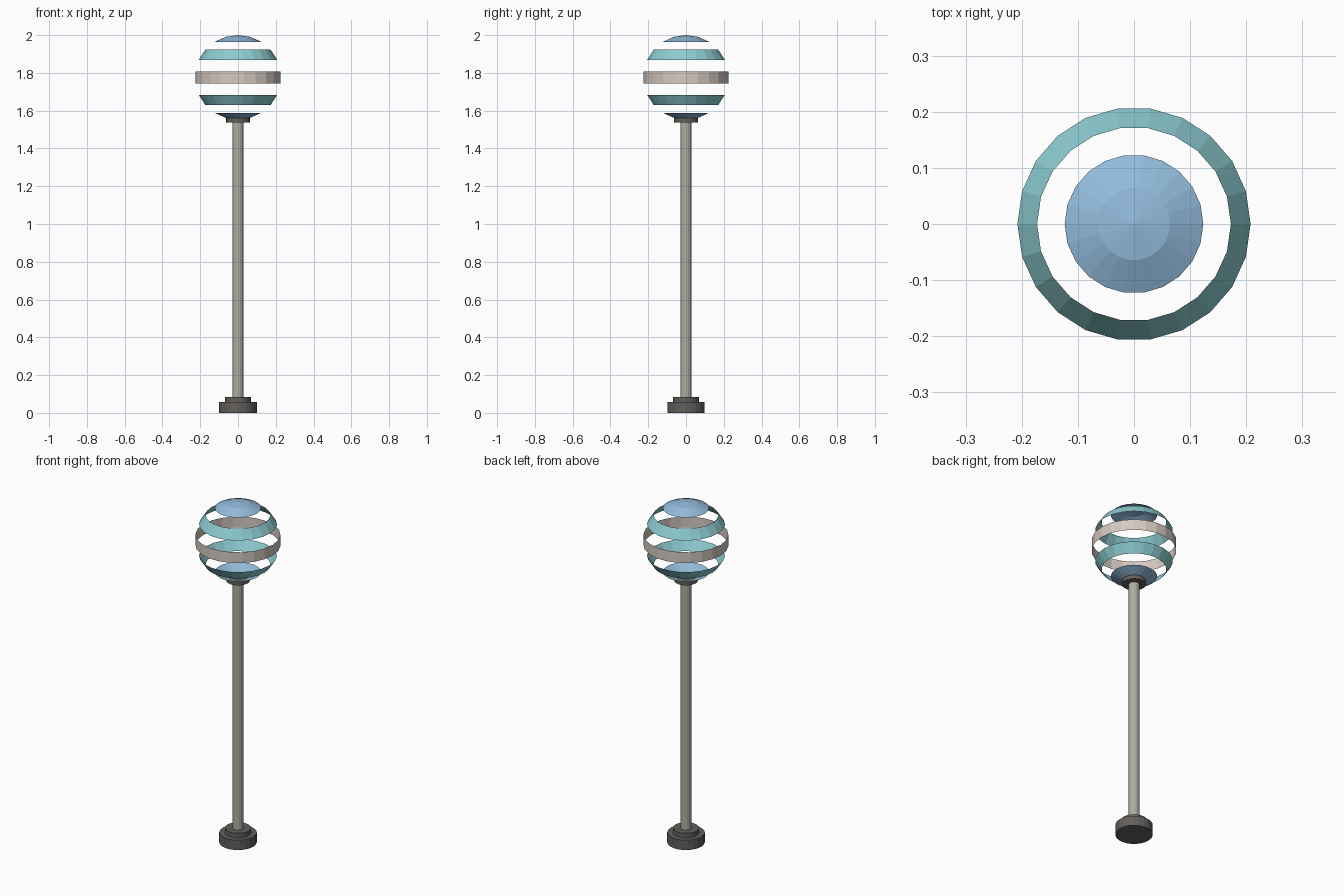
import bpy, bmesh, math

if "Cube" in bpy.data.objects:
    bpy.data.objects.remove(bpy.data.objects["Cube"])

SEG = 22            # sides of the globe
R, RZ, CZ = 0.2285, 0.2235, 1.7765


def mat(name, rgb):
    m = bpy.data.materials.new(name)
    lin = [(c / 255 / 12.92) if c < 11 else ((c / 255 + 0.055) / 1.055) ** 2.4 for c in rgb]
    m.diffuse_color = (*lin, 1)
    m.use_nodes = True
    m.node_tree.nodes["Principled BSDF"].inputs["Base Color"].default_value = m.diffuse_color
    return m


blue = mat("sky_blue", (146, 187, 220))
teal = mat("pale_teal", (140, 203, 208))
cream = mat("warm_grey", (214, 202, 194))
steel = mat("pole_grey", (174, 174, 162))
dark = mat("dark_grey", (98, 95, 92))


def lathe(name, profile, material, n):
    """Revolve (radius, z) points around z; radius 0 closes to a point."""
    bm = bmesh.new()
    rings = []
    for r, z in profile:
        if r == 0:
            rings.append([bm.verts.new((0, 0, z))] * n)
        else:
            rings.append([bm.verts.new((r * math.cos(2 * math.pi * i / n),
                                        r * math.sin(2 * math.pi * i / n), z))
                          for i in range(n)])
    for a, b in zip(rings, rings[1:]):
        for i in range(n):
            j = (i + 1) % n
            bm.faces.new(list(dict.fromkeys((a[i], a[j], b[j], b[i]))))
    bm.normal_update()
    me = bpy.data.meshes.new(name)
    bm.to_mesh(me)
    bm.free()
    me.materials.append(material)
    ob = bpy.data.objects.new(name, me)
    bpy.context.collection.objects.link(ob)
    return ob


def sphere_point(k):
    """Point on the globe outline at ring k (0 = bottom, 11 = top)."""
    if k in (0, 11):
        return (0, CZ + (RZ if k else -RZ))
    a = -math.pi / 2 + math.pi * k / 11
    return (R * math.cos(a), CZ + RZ * math.sin(a))


# globe: every second ring of a sphere is left open
for name, rings, m in (("globe_bottom_cap", (0, 1, 2), blue),
                       ("globe_lower_band", (3, 4), teal),
                       ("globe_middle_band", (5, 6), cream),
                       ("globe_upper_band", (7, 8), teal),
                       ("globe_top_cap", (9, 10, 11), blue)):
    lathe(name, [sphere_point(k) for k in rings], m, SEG)

# stepped foot
lathe("foot", [(0, 0), (0.1, 0), (0.1, 0.058), (0.07, 0.058), (0.07, 0.085), (0, 0.085)], dark, SEG)

# pole
pole = lathe("pole", [(0, 0.08), (0.029, 0.08), (0.029, 1.545), (0, 1.545)], steel, 16)

# collar under the globe
lathe("collar", [(0, 1.538), (0.063, 1.538), (0.063, 1.561), (0, 1.561)], dark, SEG)
